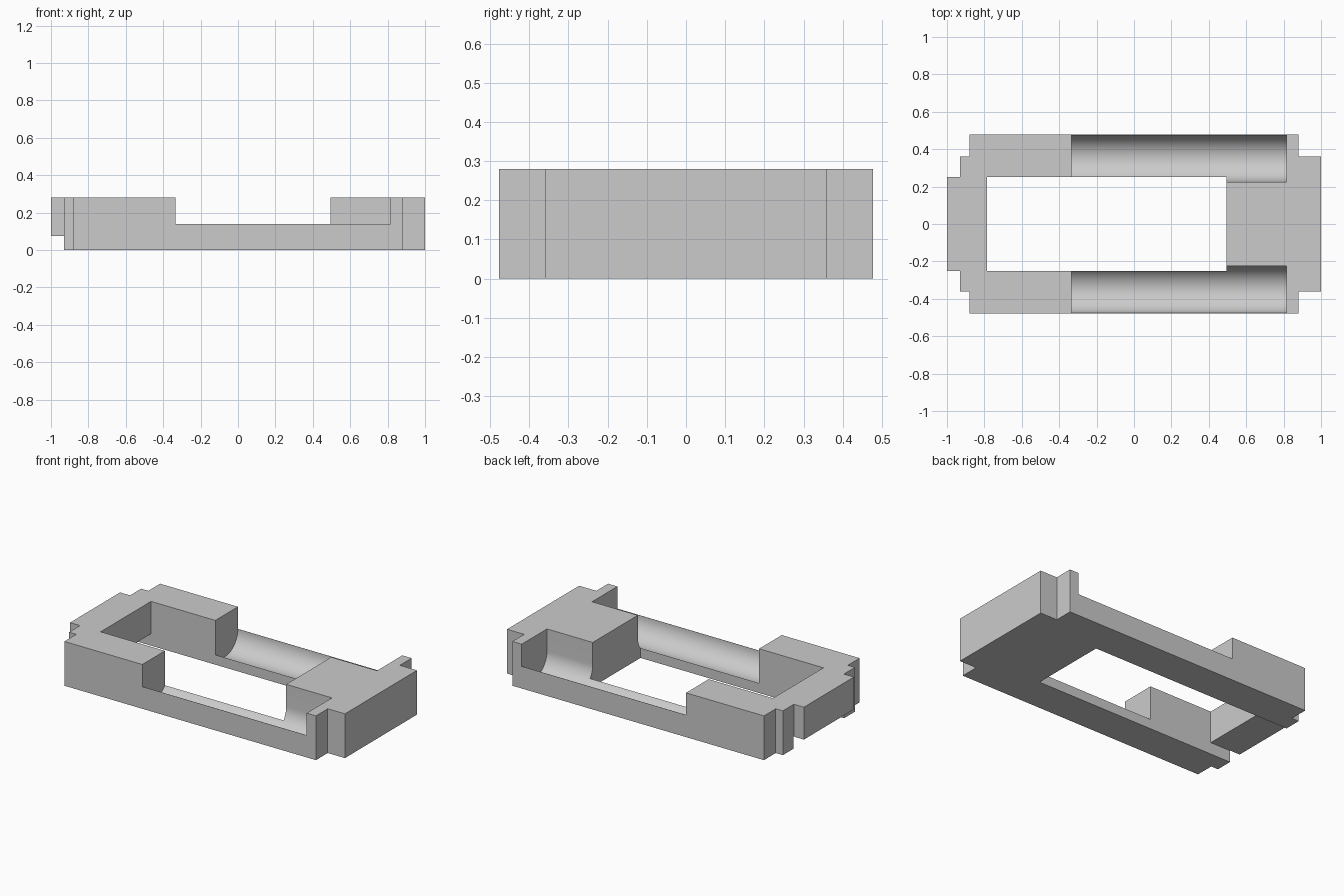
import bpy, bmesh, math
from mathutils import Vector

if "Cube" in bpy.data.objects:
    bpy.data.objects.remove(bpy.data.objects["Cube"])

grey = bpy.data.materials.new("plain_grey")
grey.diffuse_color = (0.6, 0.6, 0.6, 1)
grey.use_nodes = True
grey.node_tree.nodes["Principled BSDF"].inputs["Base Color"].default_value = grey.diffuse_color


def prism(name, points, offset):
    """Extrude a closed polygon of 3D points along an offset vector."""
    bm = bmesh.new()
    face = bm.faces.new([bm.verts.new(p) for p in points])
    ext = bmesh.ops.extrude_face_region(bm, geom=[face])
    moved = [v for v in ext["geom"] if isinstance(v, bmesh.types.BMVert)]
    bmesh.ops.translate(bm, verts=moved, vec=Vector(offset))
    bmesh.ops.recalc_face_normals(bm, faces=bm.faces[:])
    mesh = bpy.data.meshes.new(name)
    bm.to_mesh(mesh)
    bm.free()
    mesh.materials.append(grey)
    obj = bpy.data.objects.new(name, mesh)
    bpy.context.collection.objects.link(obj)
    return obj


# Stepped plate outline: upper half, then mirrored in y
half = [(1, 0.36), (0.88, 0.36), (0.88, 0.478), (-0.88, 0.478),
        (-0.88, 0.36), (-0.93, 0.36), (-0.93, 0.25), (-1, 0.25)]
outline = half + [(x, -y) for x, y in reversed(half)]
frame = prism("frame", [(x, y, 0) for x, y in outline], (0, 0, 0.28))

# Central opening, with a shallow recess under the left end bar
opening = [(-1.1, -0.1), (0.495, -0.1), (0.495, 0.4),
           (-0.785, 0.4), (-0.785, 0.075), (-1.1, 0.075)]
cutters = [prism("opening_cutter", [(x, -0.252, z) for x, z in opening], (0, 0.504, 0))]

# Rounded side channels, open at the top and outward above mid height
CENTRE, RADIUS, MID, STEPS = 0.351, 0.126, 0.14, 32
channel = [(CENTRE - RADIUS, 0.4)]
for i in range(STEPS + 1):
    a = math.pi + math.pi * i / STEPS
    channel.append((CENTRE + RADIUS * math.cos(a), MID + RADIUS * math.sin(a)))
channel += [(0.6, MID), (0.6, 0.4)]
for side, name in ((1, "back"), (-1, "front")):
    cutters.append(prism(name + "_channel_cutter",
                         [(-0.335, side * y, z) for y, z in channel], (1.15, 0, 0)))

# Cut the frame, then discard the cutters
bpy.context.view_layer.objects.active = frame
frame.select_set(True)
for cutter in cutters:
    mod = frame.modifiers.new("cut", 'BOOLEAN')
    mod.operation = 'DIFFERENCE'
    mod.solver = 'EXACT'
    mod.object = cutter
    bpy.ops.object.modifier_apply(modifier=mod.name)
    bpy.data.objects.remove(cutter)

bpy.ops.object.shade_smooth_by_angle(angle=math.radians(30))
